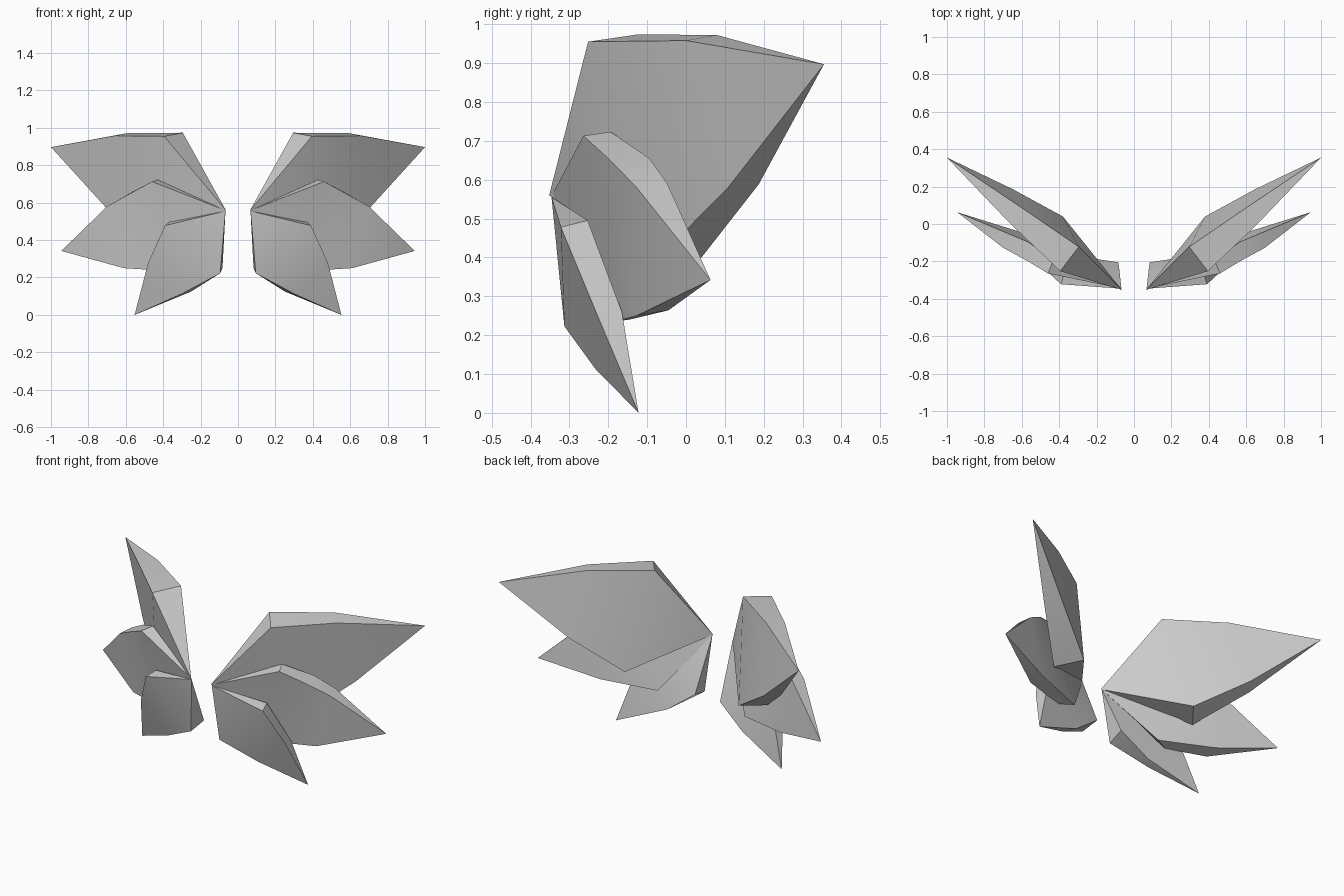
import bpy, bmesh, math

cube = bpy.data.objects.get("Cube")
if cube:
    bpy.data.objects.remove(cube, do_unlink=True)

grey = bpy.data.materials.new("plain grey")
grey.use_nodes = True
colour = (0.6, 0.6, 0.6, 1)
grey.diffuse_color = colour
grey.node_tree.nodes["Principled BSDF"].inputs["Base Color"].default_value = colour


def blade(name, root, tip, upper, lower):
    """Tapered blade: pointed at root and tip, with (front, back) point pairs
    along its upper and lower rims; mirrored to the other side."""
    bm = bmesh.new()
    r, t = bm.verts.new(root), bm.verts.new(tip)
    up = [[bm.verts.new(p) for p in pair] for pair in upper]
    lo = [[bm.verts.new(p) for p in pair] for pair in lower]
    # broad front (0) and back (1) surfaces
    for s in (0, 1):
        u, l = [p[s] for p in up], [p[s] for p in lo]
        bm.faces.new((r, u[0], l[0]))
        # extra upper points fan onto the first lower point
        for i in range(len(u) - 2):
            bm.faces.new((u[i], u[i + 1], l[0]))
        bm.faces.new((u[-2], u[-1], l[1], l[0]))
        bm.faces.new((u[-1], t, l[1]))
    # narrow rim strips
    for rim in (up, lo):
        bm.faces.new((r, *rim[0]))
        for a, b in zip(rim, rim[1:]):
            bm.faces.new((a[0], b[0], b[1], a[1]))
        bm.faces.new((t, *rim[-1]))
    bmesh.ops.recalc_face_normals(bm, faces=bm.faces)
    mesh = bpy.data.meshes.new(name)
    bm.to_mesh(mesh)
    bm.free()
    mesh.materials.append(grey)
    ob = bpy.data.objects.new(name, mesh)
    bpy.context.collection.objects.link(ob)
    bpy.ops.object.select_all(action='DESELECT')
    ob.select_set(True)
    bpy.context.view_layer.objects.active = ob
    bpy.ops.object.shade_smooth_by_angle(angle=math.radians(35))
    ob.modifiers.new("mirror", 'MIRROR').use_mirror_merge = False
    return ob


# Large top pair
blade("upper_blades", (0.065, -0.352, 0.56), (1.0, 0.355, 0.897),
      [((0.395, -0.252, 0.955), (0.295, -0.122, 0.974)),
       ((0.66, 0.0, 0.958), (0.59, 0.08, 0.972))],
      [((0.48, -0.09, 0.38), (0.38, 0.04, 0.40)),
       ((0.71, 0.107, 0.578), (0.65, 0.187, 0.588))])

# Middle pair
blade("middle_blades", (0.065, -0.346, 0.558), (0.945, 0.063, 0.342),
      [((0.46, -0.264, 0.713), (0.43, -0.194, 0.723)),
       ((0.575, -0.195, 0.65), (0.57, -0.094, 0.655)),
       ((0.70, -0.127, 0.58), (0.68, -0.048, 0.59))],
      [((0.37, -0.185, 0.235), (0.29, -0.145, 0.24)),
       ((0.61, -0.127, 0.25), (0.60, -0.045, 0.264))])

# Small bottom pair
blade("lower_blades", (0.067, -0.346, 0.555), (0.553, -0.122, 0.0),
      [((0.39, -0.322, 0.478), (0.37, -0.253, 0.495)),
       ((0.48, -0.24, 0.28), (0.47, -0.165, 0.26))],
      [((0.095, -0.313, 0.223), (0.083, -0.205, 0.25)),
       ((0.30, -0.233, 0.113), (0.25, -0.18, 0.125))])
